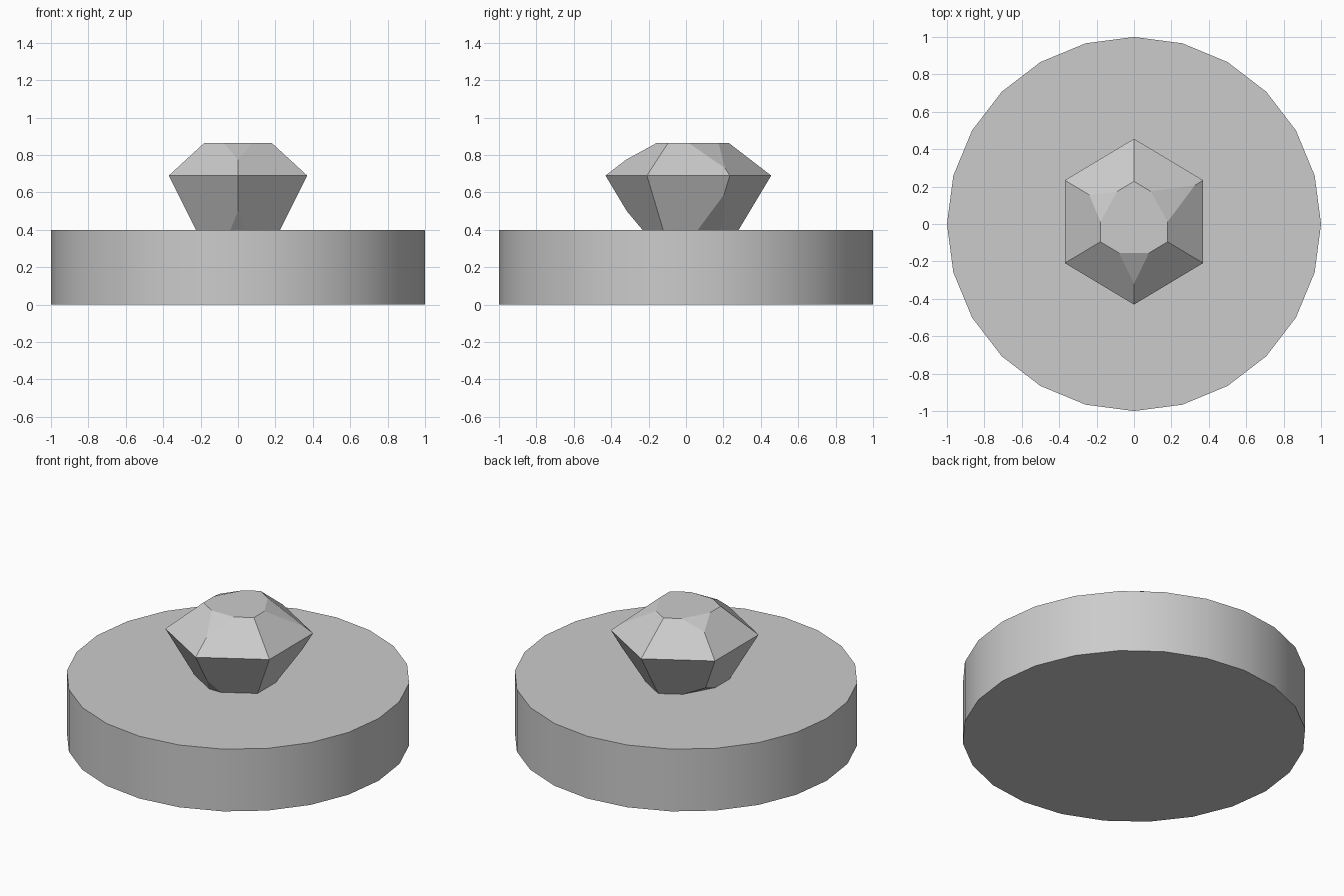
import bpy, bmesh
from math import cos, sin, radians
from mathutils import Vector

cube = bpy.data.objects.get("Cube")
if cube:
    bpy.data.objects.remove(cube)

grey = bpy.data.materials.new("plain grey")
grey.use_nodes = True
grey.diffuse_color = (0.6, 0.6, 0.6, 1)
grey.node_tree.nodes["Principled BSDF"].inputs["Base Color"].default_value = (0.6, 0.6, 0.6, 1)

# Round base, smooth around the side
bpy.ops.mesh.primitive_cylinder_add(vertices=24, radius=1, depth=0.4, location=(0, 0, 0.2))
base = bpy.context.object
base.name = "round_base"
base.data.materials.append(grey)
bpy.ops.object.shade_smooth_by_angle()

# Gem dimensions
GIRDLE, TOP, FLOOR, SUNK = 0.69, 0.865, 0.4, 0.36
TOP_SCALE, FLOOR_SCALE = 0.486, 0.608


def ring_scale(z):
    """Width of the gem at height z, relative to its girdle."""
    if z >= GIRDLE:
        return 1 + (TOP_SCALE - 1) * (z - GIRDLE) / (TOP - GIRDLE)
    return 1 + (FLOOR_SCALE - 1) * (GIRDLE - z) / (GIRDLE - FLOOR)


def corner(k, z):
    """Corner k of the hexagon at height z, counted from the back."""
    a, s = radians(90 + 60 * k), ring_scale(z)
    return Vector((0.427 * s * cos(a), 0.0125 + 0.443 * s * sin(a), z))


def cut_corner(bm, k, end_z, apex_z, fraction):
    """Slice a triangular facet off one ridge of the gem."""
    apex, end = corner(k, apex_z), corner(k, end_z)
    p = end.lerp(corner(k - 1, end_z), fraction)
    q = end.lerp(corner(k + 1, end_z), fraction)
    normal = (p - apex).cross(q - apex).normalized()
    if normal.dot(end - apex) < 0:
        normal.negate()
    bmesh.ops.bisect_plane(bm, geom=bm.verts[:] + bm.edges[:] + bm.faces[:],
                           plane_co=apex, plane_no=normal, clear_outer=True)
    bmesh.ops.holes_fill(bm, edges=[e for e in bm.edges if e.is_boundary], sides=0)


# Gem: three hexagonal rings, then facets on alternate ridges
bm = bmesh.new()
rings = [[bm.verts.new(corner(k, z)) for k in range(6)] for z in (SUNK, GIRDLE, TOP)]
for low, high in zip(rings, rings[1:]):
    for k in range(6):
        n = (k + 1) % 6
        bm.faces.new((low[k], low[n], high[n], high[k]))
bm.faces.new(rings[0][::-1])
bm.faces.new(rings[-1])

for k, apex_z, fraction in ((1, 0.81, 0.5), (3, 0.775, 0.44), (5, 0.73, 0.5)):
    cut_corner(bm, k, TOP, apex_z, fraction)
for k, apex_z, fraction in ((1, 0.46, 0.45), (3, 0.5, 0.18), (5, 0.588, 0.31)):
    cut_corner(bm, k, FLOOR, apex_z, fraction)
bmesh.ops.recalc_face_normals(bm, faces=bm.faces[:])

mesh = bpy.data.meshes.new("faceted_gem")
bm.to_mesh(mesh)
bm.free()
mesh.materials.append(grey)
gem = bpy.data.objects.new("faceted_gem", mesh)
bpy.context.collection.objects.link(gem)
